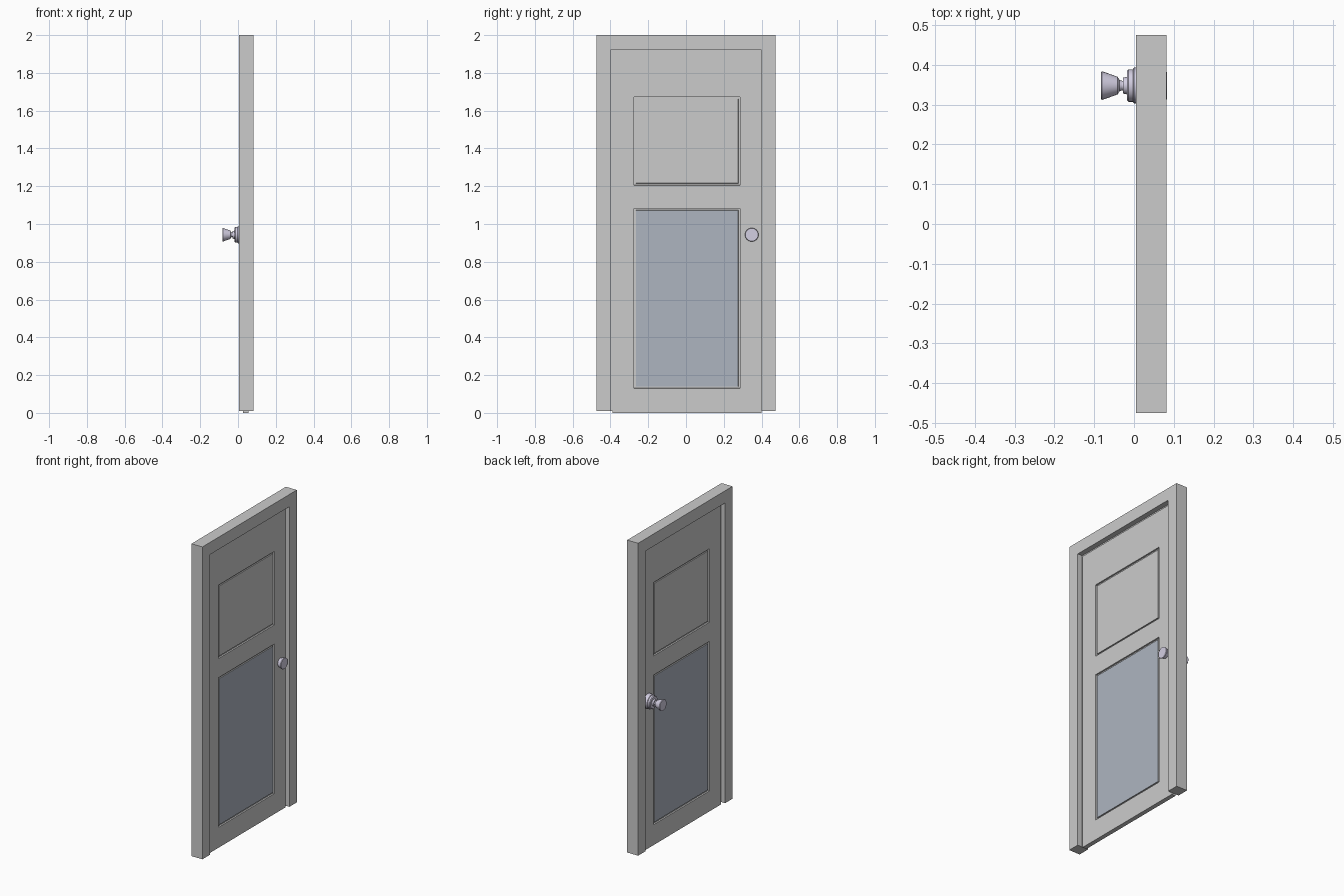
import bpy, bmesh, math
from mathutils import Vector

if "Cube" in bpy.data.objects:
    bpy.data.objects.remove(bpy.data.objects["Cube"])


def material(name, rgb):
    m = bpy.data.materials.new(name)
    m.diffuse_color = (*rgb, 1)
    m.use_nodes = True
    m.node_tree.nodes["Principled BSDF"].inputs["Base Color"].default_value = m.diffuse_color
    return m


def add_object(name, bm, mats=()):
    bmesh.ops.recalc_face_normals(bm, faces=bm.faces)
    me = bpy.data.meshes.new(name)
    bm.to_mesh(me)
    bm.free()
    for m in mats:
        me.materials.append(m)
    ob = bpy.data.objects.new(name, me)
    bpy.context.collection.objects.link(ob)
    return ob


def arch(name, outer, inner, top_outer, top_inner, z0, x0, x1):
    """Upside-down U outline in the YZ plane, extruded along X."""
    outline = [(-outer, z0), (-outer, top_outer), (outer, top_outer), (outer, z0),
               (inner, z0), (inner, top_inner), (-inner, top_inner), (-inner, z0)]
    bm = bmesh.new()
    f = bm.faces.new([bm.verts.new((x0, y, z)) for y, z in outline])
    r = bmesh.ops.extrude_face_region(bm, geom=[f])
    bmesh.ops.translate(bm, vec=(x1 - x0, 0, 0),
                        verts=[v for v in r['geom'] if isinstance(v, bmesh.types.BMVert)])
    return add_object(name, bm)


def lathe(name, profile, mirror, mat, segments=24):
    """Spin (x, radius) points about the knob axis."""
    bm = bmesh.new()
    s = -1 if mirror else 1
    vs = [bm.verts.new((s * x, 0.348 + r, 0.943)) for x, r in profile]
    es = [bm.edges.new(p) for p in zip(vs, vs[1:])]
    bmesh.ops.spin(bm, geom=vs + es, cent=(0, 0.348, 0.943), axis=(1, 0, 0),
                   angle=math.tau, steps=segments, use_duplicate=False)
    bmesh.ops.remove_doubles(bm, verts=bm.verts, dist=1e-5)
    ob = add_object(name, bm, [mat])
    bpy.context.view_layer.objects.active = ob
    ob.select_set(True)
    bpy.ops.object.shade_smooth_by_angle(angle=math.radians(35))
    ob.select_set(False)


grey = material("door_grey", (0.8, 0.8, 0.8))
blue = material("panel_blue_grey", (0.42, 0.46, 0.53))
metal = material("knob_metal", (0.65, 0.62, 0.76))

# Frame and the thin stop behind the gap round the door
arch("door_frame", 0.475, 0.40, 2.0, 1.922, 0.01, 0.005, 0.082)
arch("door_stop", 0.402, 0.385, 1.924, 1.905, 0.01, 0.033, 0.049)

# Door leaf: box cut into a grid, then the two panel cells grooved on both sides
bm = bmesh.new()
x0, x1 = 0.027, 0.055
bmesh.ops.create_cube(bm, size=1)
bmesh.ops.scale(bm, vec=(x1 - x0, 0.79, 1.911), verts=bm.verts)
bmesh.ops.translate(bm, vec=((x0 + x1) / 2, 0.005, 0.9555), verts=bm.verts)
cuts = [((0, y, 0), (0, 1, 0)) for y in (-0.275, 0.287)]
cuts += [((0, 0, z), (0, 0, 1)) for z in (0.13, 1.083, 1.205, 1.673)]
for co, no in cuts:
    bmesh.ops.bisect_plane(bm, geom=bm.verts[:] + bm.edges[:] + bm.faces[:],
                           plane_co=co, plane_no=no)
bmesh.ops.recalc_face_normals(bm, faces=bm.faces)


def is_panel(f):
    c = f.calc_center_median()
    return (abs(f.normal.x) > 0.9 and -0.275 < c.y < 0.287
            and (0.13 < c.z < 1.083 or 1.205 < c.z < 1.673))


panels = [f for f in bm.faces if is_panel(f)]
for width, depth in ((0.001, -0.009), (0.009, 0), (0.001, 0.006)):
    bmesh.ops.inset_region(bm, faces=panels, thickness=width, depth=depth,
                           use_even_offset=True)
for f in panels:
    if f.calc_center_median().z < 1.1:
        f.material_index = 1
add_object("door_leaf", bm, [grey, blue])

# Knobs on both sides, with the rose plate and neck
knob = [(0.030, 0.012), (0.036, 0.014), (0.041, 0.022), (0.060, 0.029),
        (0.080, 0.036), (0.083, 0.034), (0.083, 0.0)]
lathe("knob_inside", knob, False, metal)
lathe("knob_outside", knob, True, metal)
rose = [(-0.027, 0.0), (-0.003, 0.0), (-0.003, 0.045), (0.0, 0.045), (0.003, 0.041),
        (0.014, 0.041), (0.018, 0.037), (0.018, 0.022), (0.028, 0.020),
        (0.028, 0.012), (0.038, 0.012)]
rose = [(-0.029, 0.0), (-0.029, 0.045), (0.0, 0.045)] + rose[4:]
lathe("knob_rose", rose, True, metal)
